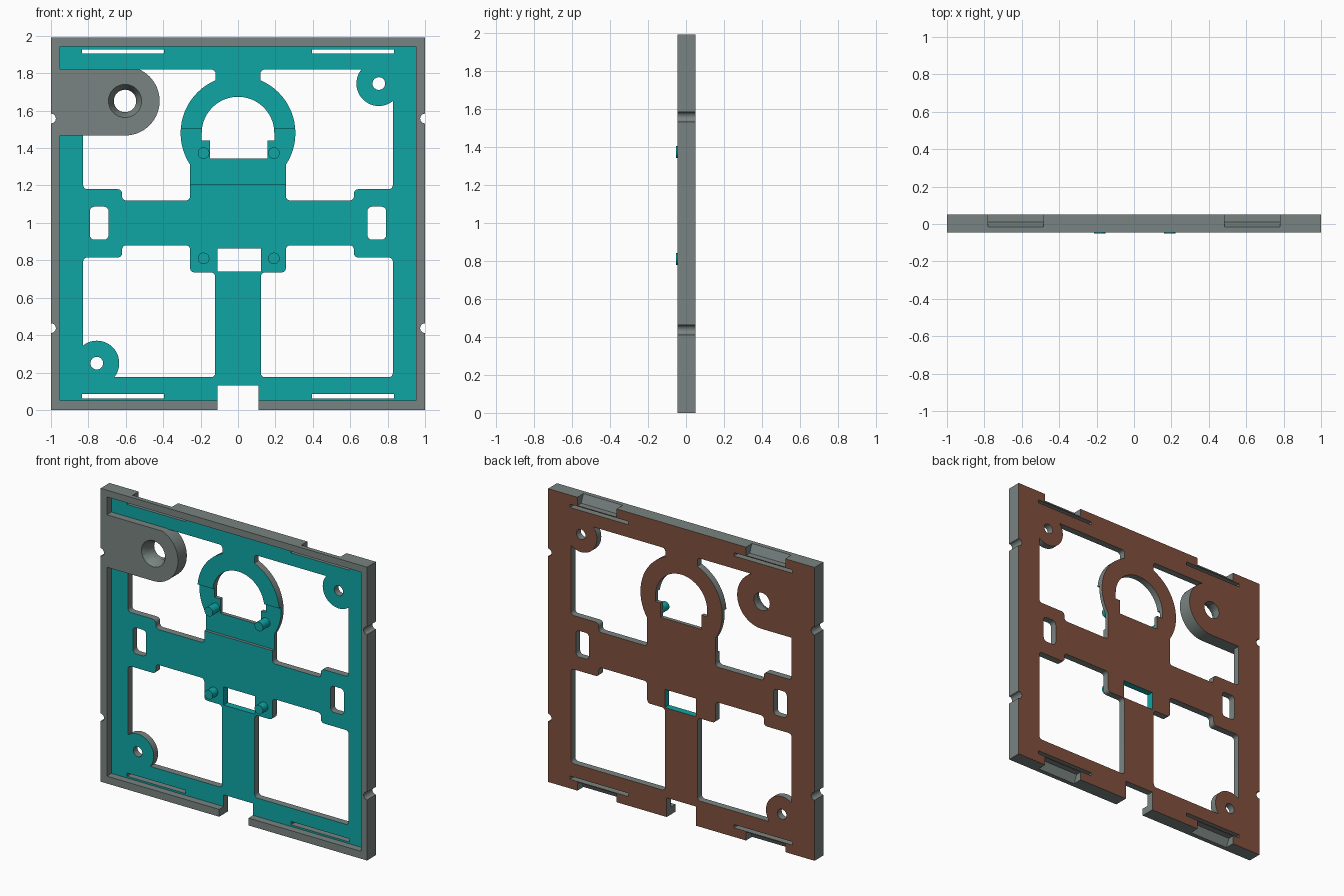
import bpy, bmesh, math

if "Cube" in bpy.data.objects:
    bpy.data.objects.remove(bpy.data.objects["Cube"])

H = 1.99                       # overall height
FRONT, BACK = -0.045, 0.05     # rim front and back panel
PLATE = 0.004                  # front of the recessed plate


def material(name, rgb):
    m = bpy.data.materials.new(name)
    m.diffuse_color = (*rgb, 1)
    m.use_nodes = True
    m.node_tree.nodes["Principled BSDF"].inputs["Base Color"].default_value = m.diffuse_color
    return m


grey = material("grey", (0.19, 0.23, 0.22))
teal = material("teal", (0.005, 0.376, 0.376))
brown = material("brown", (0.22, 0.08, 0.047))


def finish(name, bm):
    bmesh.ops.recalc_face_normals(bm, faces=bm.faces)
    me = bpy.data.meshes.new(name)
    bm.to_mesh(me)
    bm.free()
    ob = bpy.data.objects.new(name, me)
    bpy.context.collection.objects.link(ob)
    return ob


def prism(name, pts, y0=-0.2, y1=0.2, rounding=0):
    """Extrude an (x, z) outline along y, with optional rounded corners."""
    bm = bmesh.new()
    bm.faces.new([bm.verts.new((x, y0, z)) for x, z in pts])
    if rounding:
        bmesh.ops.bevel(bm, geom=bm.verts[:], offset=rounding, segments=4,
                        profile=0.5, affect='VERTICES')
    ext = bmesh.ops.extrude_face_region(bm, geom=bm.faces[:])
    verts = [g for g in ext["geom"] if isinstance(g, bmesh.types.BMVert)]
    bmesh.ops.translate(bm, verts=verts, vec=(0, y1 - y0, 0))
    return finish(name, bm)


def box(name, x0, x1, z0, z1, y0=-0.2, y1=0.2, rounding=0):
    return prism(name, [(x0, z0), (x1, z0), (x1, z1), (x0, z1)], y0, y1, rounding)


def arc(cx, cz, r, a0, a1, n):
    return [(cx + r * math.cos(math.radians(a0 + (a1 - a0) * i / n)),
             cz + r * math.sin(math.radians(a0 + (a1 - a0) * i / n)))
            for i in range(n + 1)]


def disc(name, x, z, r, y0=-0.3, y1=0.3, n=48):
    return prism(name, arc(x, z, r, 0, 360, n)[:-1], y0, y1)


def cut(target, cutter):
    """Subtract the cutter from the target and discard the cutter."""
    mod = target.modifiers.new("cut", 'BOOLEAN')
    mod.operation, mod.solver, mod.object = 'DIFFERENCE', 'EXACT', cutter
    bpy.context.view_layer.objects.active = target
    bpy.ops.object.modifier_apply(modifier=mod.name)
    bpy.data.objects.remove(cutter)


def lug():
    # round-ended mounting tab at the upper left
    end = [(x, min(z, 1.823)) for x, z in arc(-0.604, 1.652, 0.185, 90, -90, 32)]
    return prism("lug", [(-1.3, 1.823)] + end + [(-1.3, 1.467)], -0.35, 0.35)


# Full slab
frame = box("frame", -1, 1, 0, H, FRONT, BACK)

# Sunken front leaving the rim and the lug standing
recess = box("recess", -0.953, 0.953, 0.05, 1.944, -0.2, PLATE)
cut(recess, lug())
cut(frame, recess)

# Shallow step across the lower half of the ring
cut(frame, box("step", -0.32, 0.32, 1.205, 1.505, -0.2, PLATE + 0.02))

# Four large windows around the cross
for s in (-1, 1):
    upper = [(0.828, 1.82), (0.12, 1.82), (0.12, 1.5), (0.256, 1.5),
             (0.256, 1.12), (0.62, 1.12), (0.62, 1.18), (0.828, 1.18)]
    lower = [(0.828, 0.175), (0.122, 0.175), (0.122, 0.735), (0.256, 0.735),
             (0.256, 0.88), (0.62, 0.88), (0.62, 0.815), (0.828, 0.815)]
    top = prism("upper_window", [(s * x, z) for x, z in upper], rounding=0.022)
    cut(top, disc("ring_outer", 0, 1.48, 0.307, n=64))
    low = prism("lower_window", [(s * x, z) for x, z in lower], rounding=0.022)
    if s < 0:
        cut(top, lug())
        cut(low, disc("lower_boss", -0.755, 0.25, 0.12))
    else:
        cut(top, disc("upper_boss", 0.753, 1.745, 0.12))
    cut(frame, top)
    cut(frame, low)

# Ring opening with a stepped lower edge
opening = arc(0, 1.48, 0.194, 0, 180, 32) + [
    (-0.194, 1.44), (-0.15, 1.44), (-0.15, 1.343),
    (0.157, 1.343), (0.157, 1.44), (0.194, 1.44)]
cut(frame, prism("ring_opening", opening))

# Centre window and bottom notch
cut(frame, box("centre_window", -0.11, 0.124, 0.739, 0.862))
cut(frame, box("bottom_notch", -0.11, 0.11, -0.1, 0.13))

# Boss holes and countersunk lug hole
cut(frame, disc("hole", 0.753, 1.745, 0.034, n=24))
cut(frame, disc("hole", -0.755, 0.25, 0.034, n=24))
cut(frame, disc("hole", -0.604, 1.652, 0.06, n=32))
bm = bmesh.new()
rings = [[bm.verts.new((x, y, z)) for x, z in arc(-0.604, 1.652, r, 0, 360, 32)[:-1]]
         for y, r in ((-0.065, 0.1), (0.015, 0.055))]
for i in range(32):
    j = (i + 1) % 32
    bm.faces.new((rings[0][i], rings[0][j], rings[1][j], rings[1][i]))
for r in rings:
    bm.faces.new(r)
cut(frame, finish("countersink", bm))

for s in (-1, 1):
    # Rounded slots in the side pads
    a, b = sorted((s * 0.692, s * 0.792))
    cut(frame, box("pad_slot", a, b, 0.91, 1.087, rounding=0.025))
    # Half-round notches in the side edges
    for z in (1.558, 0.437):
        cut(frame, disc("edge_notch", s, z, 0.026, n=24))
    a, b = sorted((s * 0.395, s * 0.835))
    c, d = sorted((s * 0.485, s * 0.78))
    for flip in (False, True):
        def fz(z):
            return H - z if flip else z
        # Thin latch slots
        cut(frame, box("latch_slot", a, b, *sorted((fz(1.906), fz(1.928)))))
        # Sloped latch notches open to the back
        bm = bmesh.new()
        prof = [(-0.015, 1.99), (0.01, 1.934), (0.1, 1.934), (0.1, 2.1), (-0.015, 2.1)]
        f = bm.faces.new([bm.verts.new((c, y, fz(z))) for y, z in prof])
        ext = bmesh.ops.extrude_face_region(bm, geom=[f])
        bmesh.ops.translate(bm, vec=(d - c, 0, 0), verts=[
            g for g in ext["geom"] if isinstance(g, bmesh.types.BMVert)])
        cut(frame, finish("latch_notch", bm))

# Colours: back panel, sunken front and centre window walls
frame.data.materials.clear()
for m in (grey, teal, brown):
    frame.data.materials.append(m)
for p in frame.data.polygons:
    n, c = p.normal, p.center
    p.material_index = 0
    if n.y > 0.95 and c.y > BACK - 0.005:
        p.material_index = 2
    elif n.y < -0.95 and c.y > FRONT + 0.01:
        p.material_index = 1
    elif abs(n.y) < 0.1 and abs(c.x) < 0.13 and 0.737 < c.z < 0.87:
        p.material_index = 1

# Locating pegs
pegs = []
for x in (-0.184, 0.192):
    for z in (1.373, 0.81):
        peg = disc("peg", x, z, 0.031, -0.052, 0.035, 24)
        peg.data.materials.append(teal)
        pegs.append(peg)

bpy.ops.object.select_all(action='DESELECT')
for ob in [frame] + pegs:
    ob.select_set(True)
bpy.context.view_layer.objects.active = frame
bpy.ops.object.shade_smooth_by_angle(angle=math.radians(30))
